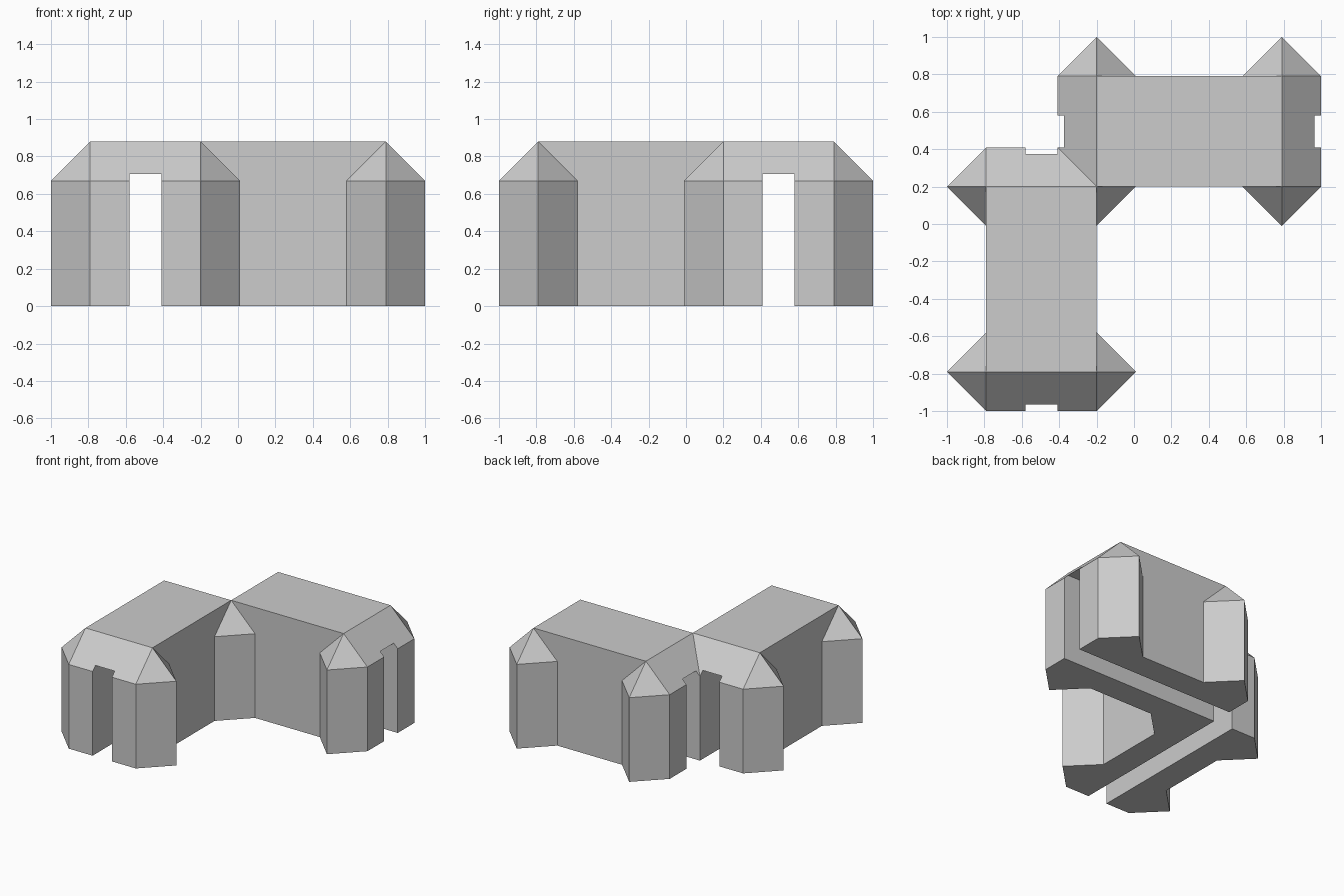
import bpy, bmesh
from math import pi
from mathutils import Matrix, Vector

cube = bpy.data.objects.get("Cube")
if cube:
    bpy.data.objects.remove(cube, do_unlink=True)

EAVE, TOP = 0.67, 0.88        # wall and roof heights
R = TOP - EAVE                # tower radius, equal to the roof overhang
HALF_L, HALF_W = 0.495, 0.295 # half size of a wing's flat roof
DOOR_TOP = 0.705

grey = bpy.data.materials.new("stone grey")
grey.use_nodes = True
colour = (0.604, 0.604, 0.604, 1)
grey.diffuse_color = colour
grey.node_tree.nodes["Principled BSDF"].inputs["Base Color"].default_value = colour


def make_object(name, bm, matrix):
    bmesh.ops.recalc_face_normals(bm, faces=bm.faces)
    bm.transform(matrix)
    mesh = bpy.data.meshes.new(name)
    bm.to_mesh(mesh)
    bm.free()
    mesh.materials.append(grey)
    obj = bpy.data.objects.new(name, mesh)
    bpy.context.collection.objects.link(obj)
    return obj


def extrude_profile(name, profile, half_width, matrix):
    """Extrude a (length, height) outline sideways."""
    bm = bmesh.new()
    face = bm.faces.new([bm.verts.new((-half_width, l, z)) for l, z in profile])
    result = bmesh.ops.extrude_face_region(bm, geom=[face])
    verts = [v for v in result["geom"] if isinstance(v, bmesh.types.BMVert)]
    bmesh.ops.translate(bm, verts=verts, vec=(2 * half_width, 0, 0))
    return make_object(name, bm, matrix)


def add_wing(name, matrix):
    """Long hall with sloped ends and a passage running through it."""
    end = HALF_L + R
    hall = extrude_profile(name, [(-end, 0), (end, 0), (end, EAVE), (HALF_L, TOP),
                                  (-HALF_L, TOP), (-end, EAVE)], HALF_W, matrix)
    cutter = extrude_profile("passage_cutter", [(-1, -1), (1, -1), (1, DOOR_TOP),
                                                (-1, DOOR_TOP)], HALF_W - R, matrix)
    cutter.hide_render = True
    cut = hall.modifiers.new("passage", "BOOLEAN")
    cut.operation, cut.solver, cut.object = "DIFFERENCE", "EXACT", cutter
    bpy.context.view_layer.objects.active = hall
    bpy.ops.object.modifier_apply(modifier=cut.name)
    bpy.data.objects.remove(cutter, do_unlink=True)


def add_tower(name, x, y):
    """Diamond-plan corner tower with a pyramid cap."""
    bm = bmesh.new()
    plan = [(R, 0), (0, R), (-R, 0), (0, -R)]
    base = [bm.verts.new((px, py, 0)) for px, py in plan]
    eave = [bm.verts.new((px, py, EAVE)) for px, py in plan]
    tip = bm.verts.new((0, 0, TOP))
    bm.faces.new(base)
    for i in range(4):
        j = (i + 1) % 4
        bm.faces.new((base[i], base[j], eave[j], eave[i]))
        bm.faces.new((eave[i], eave[j], tip))
    make_object(name, bm, Matrix.Translation((x, y, 0)))


# Two wings meeting at a corner
wings = {
    "front_wing": Matrix.Translation((-HALF_L, -HALF_W, 0)),
    "back_wing": Matrix.Translation((HALF_W, HALF_L, 0)) @ Matrix.Rotation(pi / 2, 4, "Z"),
}
corners = []
for wing, matrix in wings.items():
    add_wing(wing, matrix)
    # Roof corners of this wing, keeping the shared inner corner once
    for sx in (-1, 1):
        for sy in (-1, 1):
            p = matrix @ Vector((sx * HALF_W, sy * HALF_L, 0))
            if all((p - q).length > R / 2 for q in corners):
                corners.append(p)

# Towers at every corner
for i, p in enumerate(corners, 1):
    add_tower(f"corner_tower_{i}", p.x, p.y)
